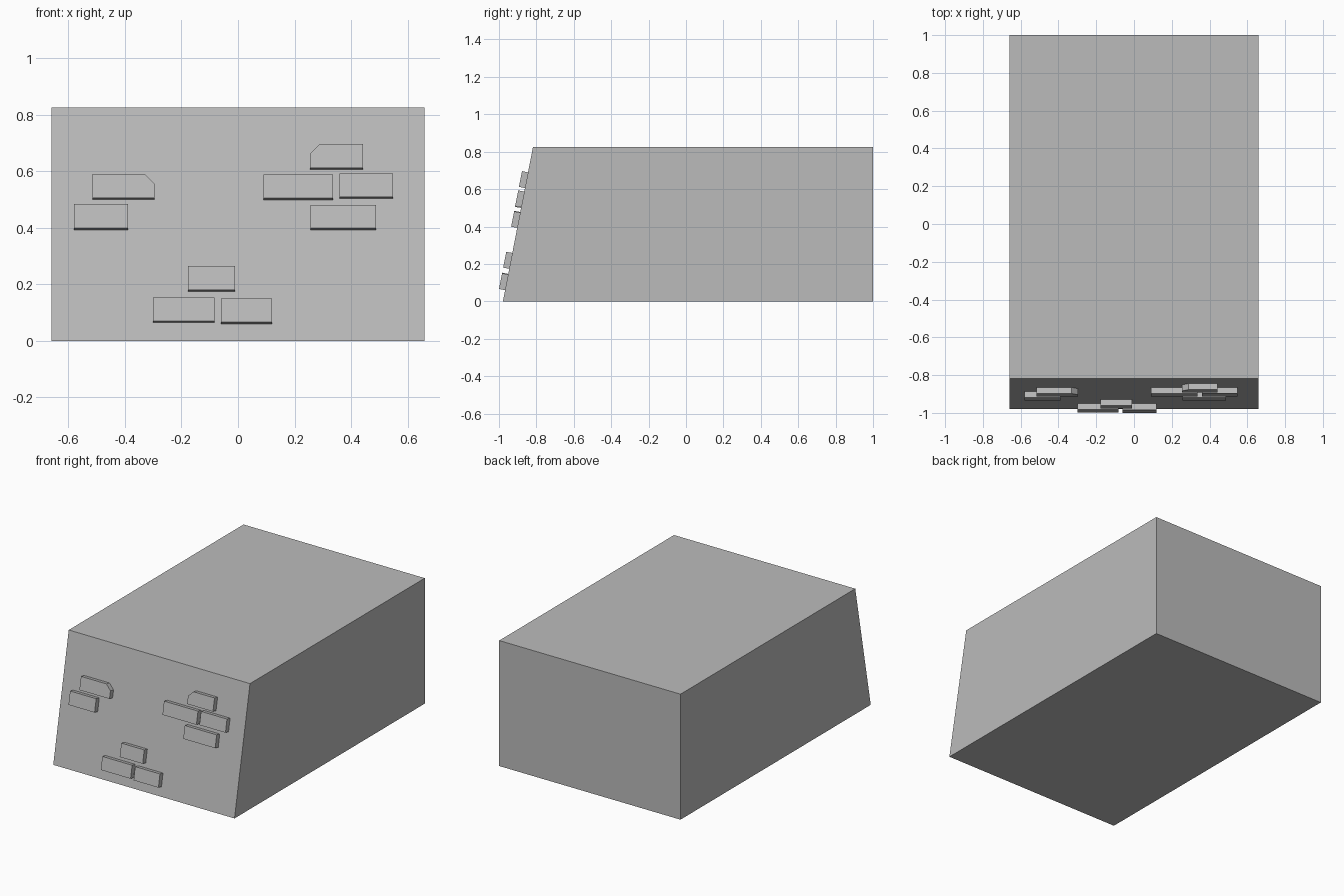
import bpy
import bmesh
from mathutils import Vector

if "Cube" in bpy.data.objects:
    bpy.data.objects.remove(bpy.data.objects["Cube"], do_unlink=True)

HALF_WIDTH, HEIGHT = 0.66, 0.826
FRONT_BASE, FRONT_TOP, BACK = -0.979, -0.818, 1.0
SLOPE = (FRONT_TOP - FRONT_BASE) / HEIGHT
OUT = Vector((0, -1, SLOPE)).normalized()  # outward normal of the leaning front
DEPTH = 0.033

grey = bpy.data.materials.new("plain_grey")
grey.use_nodes = True
grey.diffuse_color = (0.5, 0.5, 0.5, 1)
grey.node_tree.nodes["Principled BSDF"].inputs["Base Color"].default_value = (0.5, 0.5, 0.5, 1)


def prism(name, near, far):
    """Solid between two matching outlines."""
    bm = bmesh.new()
    a = [bm.verts.new(p) for p in near]
    b = [bm.verts.new(p) for p in far]
    bm.faces.new(a)
    bm.faces.new(b[::-1])
    for i in range(len(a)):
        j = (i + 1) % len(a)
        bm.faces.new((a[j], a[i], b[i], b[j]))
    bmesh.ops.recalc_face_normals(bm, faces=bm.faces)
    mesh = bpy.data.meshes.new(name)
    bm.to_mesh(mesh)
    bm.free()
    mesh.materials.append(grey)
    obj = bpy.data.objects.new(name, mesh)
    bpy.context.collection.objects.link(obj)
    return obj


def brick(name, x0, x1, z0, z1, cut="", left_bevel=0, right_bevel=0):
    """Brick lying on the leaning front, with an optional cut top corner or slanted end."""
    z1 -= DEPTH * OUT.z  # base outline sits on the wall
    c = 0.034
    outline = [(x0, z0), (x1, z0)]
    outline += [(x1, z1 - c), (x1 - c, z1)] if cut == "right" else [(x1, z1)]
    outline += [(x0 + c, z1), (x0, z1 - c)] if cut == "left" else [(x0, z1)]
    base = [Vector((x, FRONT_BASE + SLOPE * z, z)) for x, z in outline]
    outer = []
    for p in base:
        q = p + OUT * DEPTH
        if p.x == x0:
            q.x += left_bevel
        if p.x == x1:
            q.x -= right_bevel
        outer.append(q)
    prism(name, base, outer)


# Main block with leaning front
side = [(FRONT_BASE, 0), (BACK, 0), (BACK, HEIGHT), (FRONT_TOP, HEIGHT)]
prism("wall_block", *[[(x, y, z) for y, z in side] for x in (-HALF_WIDTH, HALF_WIDTH)])

# Brick group on the right
brick("right_upper_brick", -0.515, -0.296, 0.50, 0.59, cut="right", left_bevel=0.035)
brick("right_lower_brick", -0.58, -0.39, 0.393, 0.484)

# Brick group on the left
brick("left_top_brick", 0.255, 0.443, 0.606, 0.696, cut="left")
brick("left_inner_brick", 0.09, 0.337, 0.499, 0.589)
brick("left_outer_brick", 0.359, 0.548, 0.503, 0.593)
brick("left_bottom_brick", 0.256, 0.488, 0.393, 0.481)

# Brick group low in the middle
brick("middle_top_brick", -0.177, -0.01, 0.174, 0.265)
brick("middle_right_brick", -0.30, -0.083, 0.064, 0.153)
brick("middle_left_brick", -0.06, 0.12, 0.06, 0.15, right_bevel=0.027)
